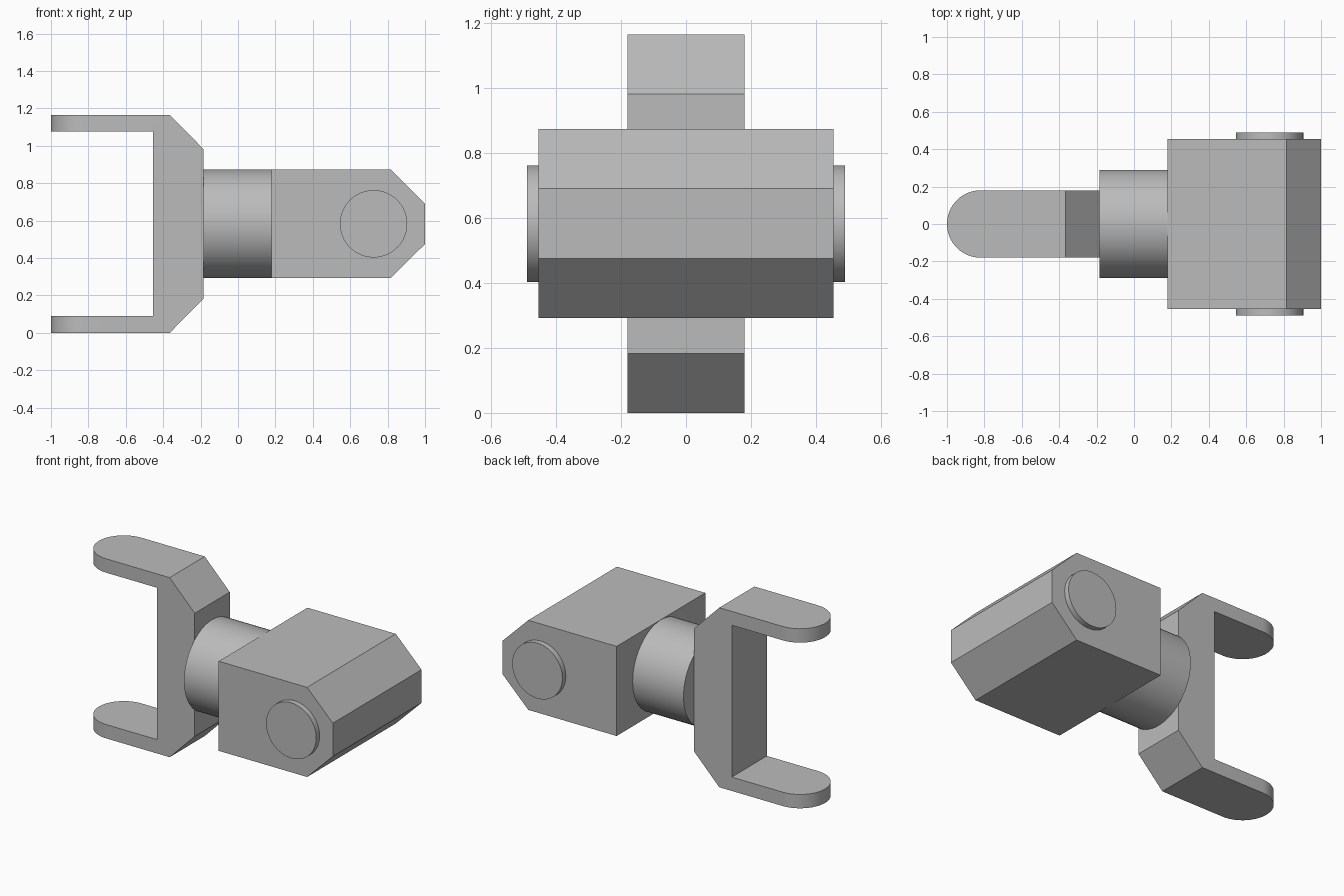
import bpy, bmesh
from math import pi, sin, cos, radians
from mathutils import Matrix, Vector

default = bpy.data.objects.get("Cube")
if default:
    bpy.data.objects.remove(default, do_unlink=True)

MID = 0.583  # height of the joint axis

steel = bpy.data.materials.new("steel grey")
steel.use_nodes = True
GREY = (0.5, 0.5, 0.5, 1)
steel.diffuse_color = GREY
steel.node_tree.nodes["Principled BSDF"].inputs["Base Color"].default_value = GREY


def finish(name, bm):
    bmesh.ops.recalc_face_normals(bm, faces=bm.faces)
    mesh = bpy.data.meshes.new(name)
    bm.to_mesh(mesh)
    bm.free()
    mesh.materials.append(steel)
    obj = bpy.data.objects.new(name, mesh)
    bpy.context.collection.objects.link(obj)
    return obj


def prism(name, points, sweep):
    """Extrude a closed outline along the sweep vector."""
    bm = bmesh.new()
    face = bm.faces.new([bm.verts.new(p) for p in points])
    grown = bmesh.ops.extrude_face_region(bm, geom=[face], use_keep_orig=True)
    bmesh.ops.translate(bm, vec=sweep, verts=[v for v in grown["geom"]
                        if isinstance(v, bmesh.types.BMVert)])
    return finish(name, bm)


def cylinder(name, centre, radius, depth, axis):
    bm = bmesh.new()
    turn = Vector((0, 0, 1)).rotation_difference(Vector(axis)).to_matrix().to_4x4()
    bmesh.ops.create_cone(bm, cap_ends=True, segments=64, radius1=radius,
                          radius2=radius, depth=depth,
                          matrix=Matrix.Translation(centre) @ turn)
    return finish(name, bm)


def activate(obj):
    bpy.ops.object.select_all(action="DESELECT")
    obj.select_set(True)
    bpy.context.view_layer.objects.active = obj


# Fork: chamfered C profile, mirrored about the axis
W = 0.18
upper = [(-1, 0.493), (-1, MID), (-0.365, MID), (-0.185, 0.4)]
half = [(-0.455, 0.493)] + upper
profile = half + [(x, -z) for x, z in reversed(half)]
fork = prism("fork", [(x, -W, MID + z) for x, z in profile], (0, 2 * W, 0))

# Round the arm tips by intersecting with a round-ended plan shape
arc = [radians(90) + pi * i / 32 for i in range(33)]
plan = [(0, -W - 0.0), (0, W)] + [(W * cos(a) - 1 + W, W * sin(a)) for a in arc]
tip_cutter = prism("tip_cutter", [(x, y, -0.1) for x, y in plan], (0, 0, 1.4))
tip_cutter.hide_render = True
cut = fork.modifiers.new("round tips", "BOOLEAN")
cut.operation = "INTERSECT"
cut.solver = "EXACT"
cut.object = tip_cutter
activate(fork)
bpy.ops.object.modifier_apply(modifier=cut.name)
bpy.data.objects.remove(tip_cutter, do_unlink=True)

# Swivel barrel between fork and block
barrel = cylinder("swivel_barrel", (0, 0, MID), 0.29, 0.37, (1, 0, 0))

# Block with chamfered outer end
D = 0.455
side = [(0.18, 0.291), (0.815, 0.291), (1, 0.108)]
outline = side + [(x, -z) for x, z in reversed(side)]
block = prism("hinge_block", [(x, -D, MID + z) for x, z in outline], (0, 2 * D, 0))

# Pin through the block, showing as a disc on each side
pin = cylinder("hinge_pin", (0.725, 0, MID), 0.18, 0.98, (0, 1, 0))

for part in (fork, barrel, block, pin):
    activate(part)
    bpy.ops.object.shade_smooth_by_angle(angle=radians(30))
